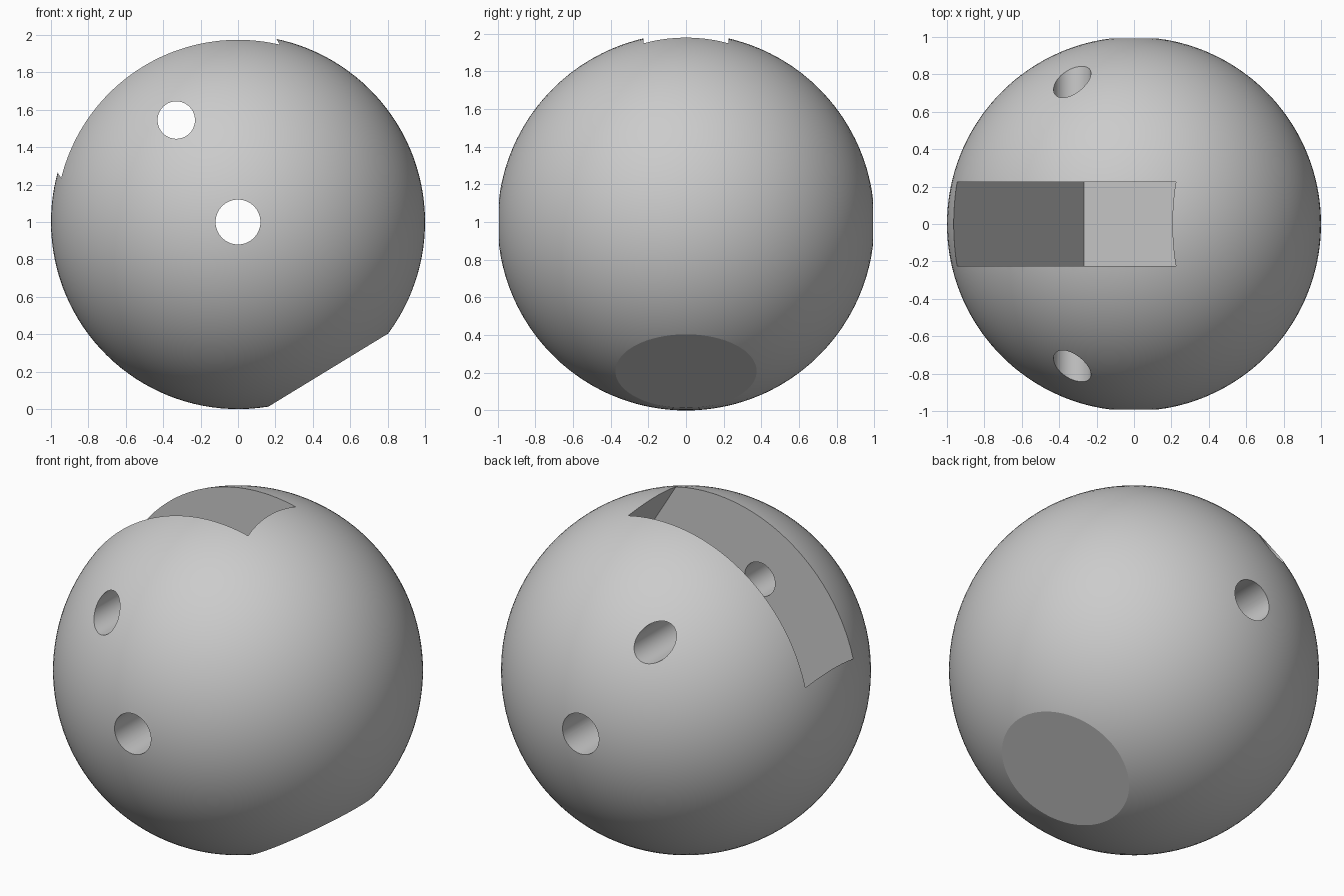
import bpy
import math
from mathutils import Matrix, Vector

default = bpy.data.objects.get("Cube")
if default:
    bpy.data.objects.remove(default, do_unlink=True)

CENTRE = Vector((0, 0, 1))
TILT = Matrix.Rotation(math.radians(-31.4), 4, 'Y')  # slot axis leans to -x

# Single grey material
grey = bpy.data.materials.new("light_grey")
grey.use_nodes = True
colour = (0.6, 0.6, 0.6, 1)
grey.diffuse_color = colour
grey.node_tree.nodes["Principled BSDF"].inputs["Base Color"].default_value = colour

# Ball, with its poles on the slot axis
bpy.ops.mesh.primitive_uv_sphere_add(segments=128, ring_count=64, radius=1)
ball = bpy.context.object
ball.name = "ball"
ball.data.transform(Matrix.Translation(CENTRE) @ TILT)
ball.data.materials.append(grey)


def tilted_box(name, size, height):
    """Box cutter centred at a height along the slot axis."""
    bpy.ops.mesh.primitive_cube_add(size=1)
    box = bpy.context.object
    box.name = name
    box.data.transform(Matrix.Translation(CENTRE) @ TILT
                       @ Matrix.Translation((0, 0, height))
                       @ Matrix.Diagonal((*size, 1)))
    return box


def cross_hole(name, x, z, radius):
    """Cylinder cutter running front to back."""
    bpy.ops.mesh.primitive_cylinder_add(vertices=64, radius=radius, depth=3)
    hole = bpy.context.object
    hole.name = name
    hole.data.transform(Matrix.Translation((x, 0, z))
                        @ Matrix.Rotation(math.pi / 2, 4, 'X'))
    return hole


def cut(target, cutter):
    cutter.hide_render = True
    mod = target.modifiers.new(cutter.name, 'BOOLEAN')
    mod.operation = 'DIFFERENCE'
    mod.solver = 'EXACT'
    mod.object = cutter
    bpy.ops.object.select_all(action='DESELECT')
    target.select_set(True)
    bpy.context.view_layer.objects.active = target
    bpy.ops.object.modifier_apply(modifier=mod.name)
    bpy.data.objects.remove(cutter, do_unlink=True)


# Flat base, deep slot and the two cross holes
cut(ball, tilted_box("flat_base_cutter", (2, 2, 1), -1.427))
cut(ball, tilted_box("slot_cutter", (1.37, 0.45, 2.11), 0.445))
cut(ball, cross_hole("centre_hole_cutter", 0, 1, 0.12))
cut(ball, cross_hole("upper_hole_cutter", -0.33, 1.545, 0.1))

bpy.ops.object.shade_smooth_by_angle(angle=math.radians(15))
